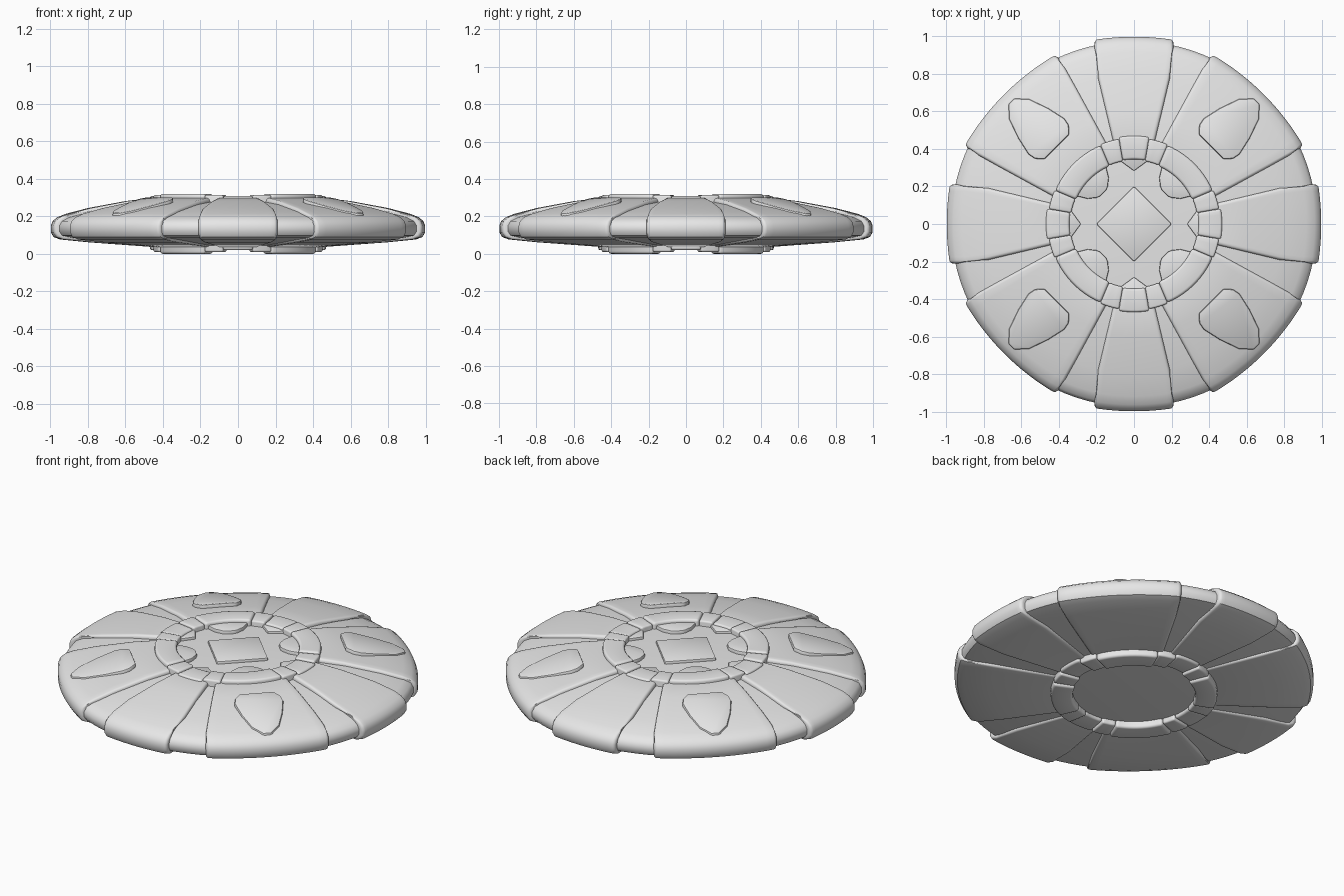
import bpy, bmesh, math
from mathutils import Matrix

if "Cube" in bpy.data.objects:
    bpy.data.objects.remove(bpy.data.objects["Cube"])

stone = bpy.data.materials.new("pale_grey")
stone.diffuse_color = (0.8, 0.8, 0.8, 1)
stone.use_nodes = True
stone.node_tree.nodes["Principled BSDF"].inputs["Base Color"].default_value = stone.diffuse_color


def finish(name, bm, bevel, turn=0, segs=3):
    """Bevel the hard edges, rotate around z and make the object."""
    bmesh.ops.recalc_face_normals(bm, faces=bm.faces)
    if bevel:
        hard = [e for e in bm.edges if e.calc_face_angle(0) > math.radians(42)]
        bmesh.ops.bevel(bm, geom=hard, offset=bevel, segments=segs,
                        profile=0.5, affect='EDGES', clamp_overlap=True)
    bmesh.ops.rotate(bm, verts=bm.verts,
                     matrix=Matrix.Rotation(math.radians(turn), 3, 'Z'))
    me = bpy.data.meshes.new(name)
    bm.to_mesh(me)
    bm.free()
    me.materials.append(stone)
    ob = bpy.data.objects.new(name, me)
    bpy.context.collection.objects.link(ob)
    bpy.ops.object.select_all(action='DESELECT')
    ob.select_set(True)
    bpy.context.view_layer.objects.active = ob
    bpy.ops.object.shade_smooth_by_angle(angle=math.radians(35))
    return ob


def loft(rows, closed):
    """Skin a list of equal point rows; closed joins last row to first."""
    bm = bmesh.new()
    vs = [[bm.verts.new(p) for p in row] for row in rows]
    n = len(vs)
    for i in range(n if closed else n - 1):
        a, b = vs[i], vs[(i + 1) % n]
        for j in range(len(a) - 1):
            bm.faces.new((a[j], a[j + 1], b[j + 1], b[j]))
    bm.faces.new([r[0] for r in vs])
    bm.faces.new([r[-1] for r in vs])
    return bm


def panel(name, turn, reach, bulge, width):
    """Wedge panel wrapping over the rim from the top to the underside."""
    profile = [(.43, .302), (.60, .282), (.80, .245), (.92, .214), (.965, .196),
               (.99, .175), (1, .15), (1, .115), (.985, .09), (.95, .077),
               (.80, .062), (.43, .035)]
    rows = []
    for f, z in profile:
        row = []
        for k in range(13):
            t = k / 6 - 1
            r = f * (reach + bulge * t * t * f ** 3)
            across = t * width(f)
            row.append((math.sqrt(r * r - across * across), across, z))
        rows.append(row)
    finish(name, loft(rows, True), .016, turn)


def wedge(name, r0, r1, a0, a1, z0, z1, bevel):
    """Block of a ring between two angles."""
    n = max(2, int((a1 - a0) / 4))
    rows = []
    for r, z in ((r0, z0), (r1, z0), (r1, z1), (r0, z1)):
        angs = [math.radians(a0 + (a1 - a0) * i / n) for i in range(n + 1)]
        rows.append([(r * math.cos(a), r * math.sin(a), z) for a in angs])
    finish(name, loft(rows, True), bevel)


def plate(name, pts, zfun, thick, bevel, turn):
    """Flat plate from an outline, its top height given by zfun(x)."""
    bm = bmesh.new()
    top = [bm.verts.new((x, y, zfun(x))) for x, y in pts]
    low = [bm.verts.new((x, y, zfun(x) - thick)) for x, y in pts]
    bm.faces.new(top)
    bm.faces.new(low[::-1])
    for i in range(len(pts)):
        j = (i + 1) % len(pts)
        bm.faces.new((top[i], low[i], low[j], top[j]))
    finish(name, bm, bevel, turn, 2)


def mirrored(half):
    return half + [(x, -y) for x, y in reversed(half)]


# Turned core disc, seen between the panels and inside the ring
core = [(.40, .282), (.60, .262), (.80, .226), (.92, .195), (.96, .175),
        (.975, .15), (.975, .12), (.96, .098), (.90, .085), (.40, .04)]
bm = bmesh.new()
loops = [[bm.verts.new((r * math.cos(i * math.pi / 48), r * math.sin(i * math.pi / 48), z))
          for i in range(96)] for r, z in core]
for a, b in zip(loops, loops[1:]):
    for i in range(96):
        j = (i + 1) % 96
        bm.faces.new((a[i], a[j], b[j], b[i]))
bm.faces.new(loops[0])
bm.faces.new(loops[-1][::-1])
finish("core_disc", bm, 0)

gem = mirrored([(.925, .022), (.865, .076), (.76, .113), (.66, .135), (.62, .127), (.582, .095)])
petal = mirrored([(.37, .115), (.325, .113), (.27, .08), (.24, .042), (.232, .02)])
tooth = [(.37, .09), (.345, .085), (.283, 0), (.345, -.085), (.37, -.09)]

for q in range(4):
    a = q * 90
    # Narrow panels on the axes, wide panels on the diagonals
    panel("narrow_panel", a, .998, .006,
          lambda f: .105 + .105 * min(1, (f - .43) / .45))
    panel("wide_panel", a + 45, .978, .016,
          lambda f: .19 + .15 * min(1, (f - .43) / .53))
    # Raised studs on the wide panels
    plate("stud", gem, lambda x: .305 - .255 * (x - .58), .045, .01, a + 45)
    # Ring: long arc, two flanking blocks and a centre block
    wedge("ring_arc", .335, .455, a + 23, a + 67, 0, .32, .014)
    wedge("ring_side_block", .34, .46, a + 10, a + 23, .01, .314, .01)
    wedge("ring_side_block", .34, .46, a - 23, a - 10, .01, .314, .01)
    wedge("ring_centre_block", .345, .47, a - 10, a + 10, .02, .308, .012)
    # Ornaments inside the ring
    plate("inner_petal", petal, lambda x: .302, .04, .007, a + 45)
    plate("inner_tooth", tooth, lambda x: .297, .03, .005, a)

# Diamond in the middle
plate("centre_diamond", [(.2, 0), (0, .2), (-.2, 0), (0, -.2)],
      lambda x: .298, .03, .006, 0)
